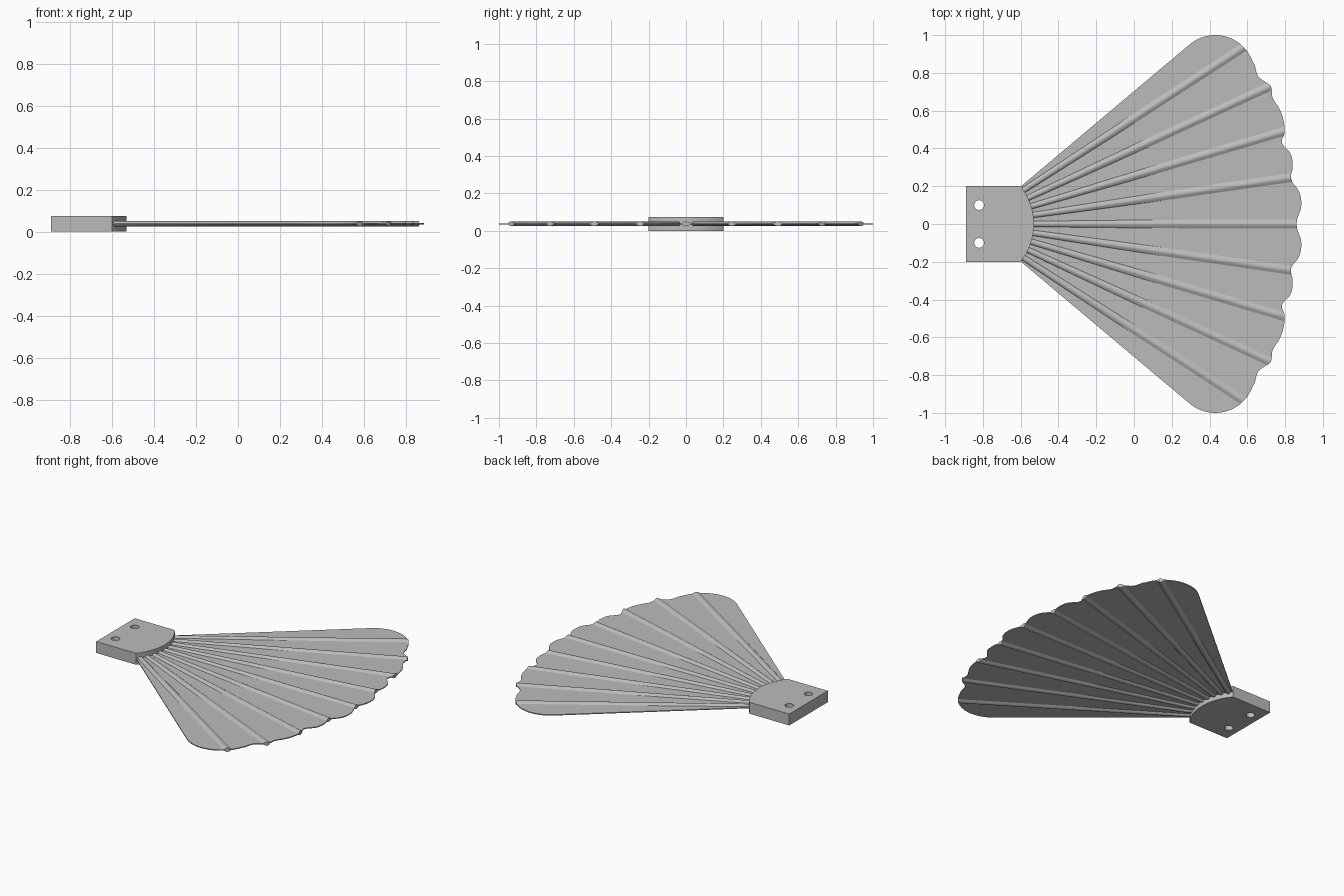
import bpy, bmesh, math
from mathutils import Vector
from mathutils.geometry import interpolate_bezier, intersect_line_line_2d

if "Cube" in bpy.data.objects:
    bpy.data.objects.remove(bpy.data.objects["Cube"])

APEX = Vector((-0.86, 0))
MID = 0.0375
STEP = math.radians(8.25)

grey = bpy.data.materials.new("light grey")
grey.use_nodes = True
grey.diffuse_color = (0.5, 0.5, 0.5, 1)
grey.node_tree.nodes["Principled BSDF"].inputs["Base Color"].default_value = (0.5, 0.5, 0.5, 1)


def finish(name, bm, angle):
    bmesh.ops.recalc_face_normals(bm, faces=bm.faces)
    mesh = bpy.data.meshes.new(name)
    bm.to_mesh(mesh)
    bm.free()
    mesh.materials.append(grey)
    obj = bpy.data.objects.new(name, mesh)
    bpy.context.collection.objects.link(obj)
    bpy.ops.object.select_all(action='DESELECT')
    obj.select_set(True)
    bpy.context.view_layer.objects.active = obj
    bpy.ops.object.shade_smooth_by_angle(angle=math.radians(angle))
    return obj


def plate(name, loops, low, high):
    """Extrude an outline (first loop) with optional holes (other loops)."""
    bm = bmesh.new()
    for loop in loops:
        verts = [bm.verts.new((p[0], p[1], low)) for p in loop]
        for a, b in zip(verts, verts[1:] + verts[:1]):
            bm.edges.new((a, b))
    bmesh.ops.triangle_fill(bm, edges=bm.edges[:], use_beauty=True)
    new = bmesh.ops.extrude_face_region(bm, geom=bm.faces[:])["geom"]
    moved = [g for g in new if isinstance(g, bmesh.types.BMVert)]
    bmesh.ops.translate(bm, verts=moved, vec=(0, 0, high - low))
    return finish(name, bm, 30)


def arc(cx, cy, r, start, end, n):
    angles = [math.radians(start + (end - start) * i / n) for i in range(n + 1)]
    return [Vector((cx + r * math.cos(a), cy + r * math.sin(a))) for a in angles]


def smooth_path(points, n=6):
    pts = [Vector(p) for p in points]
    ext = [pts[0]] + pts + [pts[-1]]
    out = []
    for i in range(1, len(ext) - 2):
        a, b, c, d = ext[i - 1:i + 3]
        out += interpolate_bezier(b, b + (c - a) / 6, c - (d - b) / 6, c, n)[:-1]
    return out + [pts[-1]]


# mounting block with curved front and two screw holes
half = math.degrees(math.asin(0.2 / 0.32))
block = [(-0.89, -0.2)] + arc(-0.85, 0, 0.32, -half, half, 32) + [(-0.89, 0.2)]
holes = [arc(-0.82, y, 0.026, 0, 345, 23) for y in (-0.1, 0.1)]
plate("mounting_block", [block] + holes, 0, 2 * MID)

# fan outline: scalloped rim, rounded end lobe, straight side
scallops = smooth_path([
    (0.86, 0), (0.865, 0.03), (0.883, 0.08), (0.885, 0.13), (0.87, 0.18),
    (0.83, 0.236), (0.84, 0.3), (0.83, 0.37), (0.783, 0.43), (0.798, 0.485),
    (0.79, 0.555), (0.77, 0.61), (0.735, 0.665), (0.73, 0.7), (0.72, 0.735),
    (0.66, 0.778), (0.64, 0.84)])
upper = [Vector(p[:2]) for p in scallops]
upper += arc(0.43, 0.79, 0.21, 20, 129.4, 24)
upper.append(Vector((-0.61, 0.19)))
lower = [Vector((p.x, -p.y)) for p in reversed(upper[1:])]
outline = upper + lower
plate("fan_web", [outline], MID - 0.003, MID + 0.003)


def rim_radius(angle):
    """Distance from the apex to the scalloped rim."""
    far = APEX + 3 * Vector((math.cos(angle), math.sin(angle)))
    for a, b in zip(outline, outline[1:] + outline[:1]):
        hit = intersect_line_line_2d(APEX, far, a, b)
        if hit and hit.x > 0:
            return (hit - APEX).length
    return 1.72


def rib(name, angle, rows=24, cols=14):
    """Ridge on both faces: round at the root, wide and soft at the tip."""
    bm = bmesh.new()
    along = Vector((math.cos(angle), math.sin(angle)))
    across = Vector((-along.y, along.x))
    rings = []
    for i in range(rows + 1):
        t = i / rows
        width = 0.015 + 0.019 * t
        ring = []
        for k in range(2 * cols):
            turn = math.pi * k / cols
            u = math.cos(turn)
            v = width * u
            end = rim_radius(angle + math.atan2(v, 1.72))
            s = 0.3 + t * (math.sqrt(end * end - v * v) - 0.3)
            bell = (1 + math.cos(math.pi * u)) / 2
            height = 0.013 * ((1 - t) * abs(math.sin(turn)) + t * bell)
            p = APEX + along * s + across * v
            ring.append(bm.verts.new((p.x, p.y, MID + math.copysign(height, math.sin(turn)))))
        rings.append(ring)
    for r, q in zip(rings, rings[1:]):
        for k in range(2 * cols):
            j = (k + 1) % (2 * cols)
            bm.faces.new((r[k], r[j], q[j], q[k]))
    bm.faces.new(rings[0])
    bm.faces.new(rings[-1])
    finish(name, bm, 40)


# nine ribs fanning out from the block
for i in range(-4, 5):
    rib(f"rib_{i + 5}", i * STEP)
